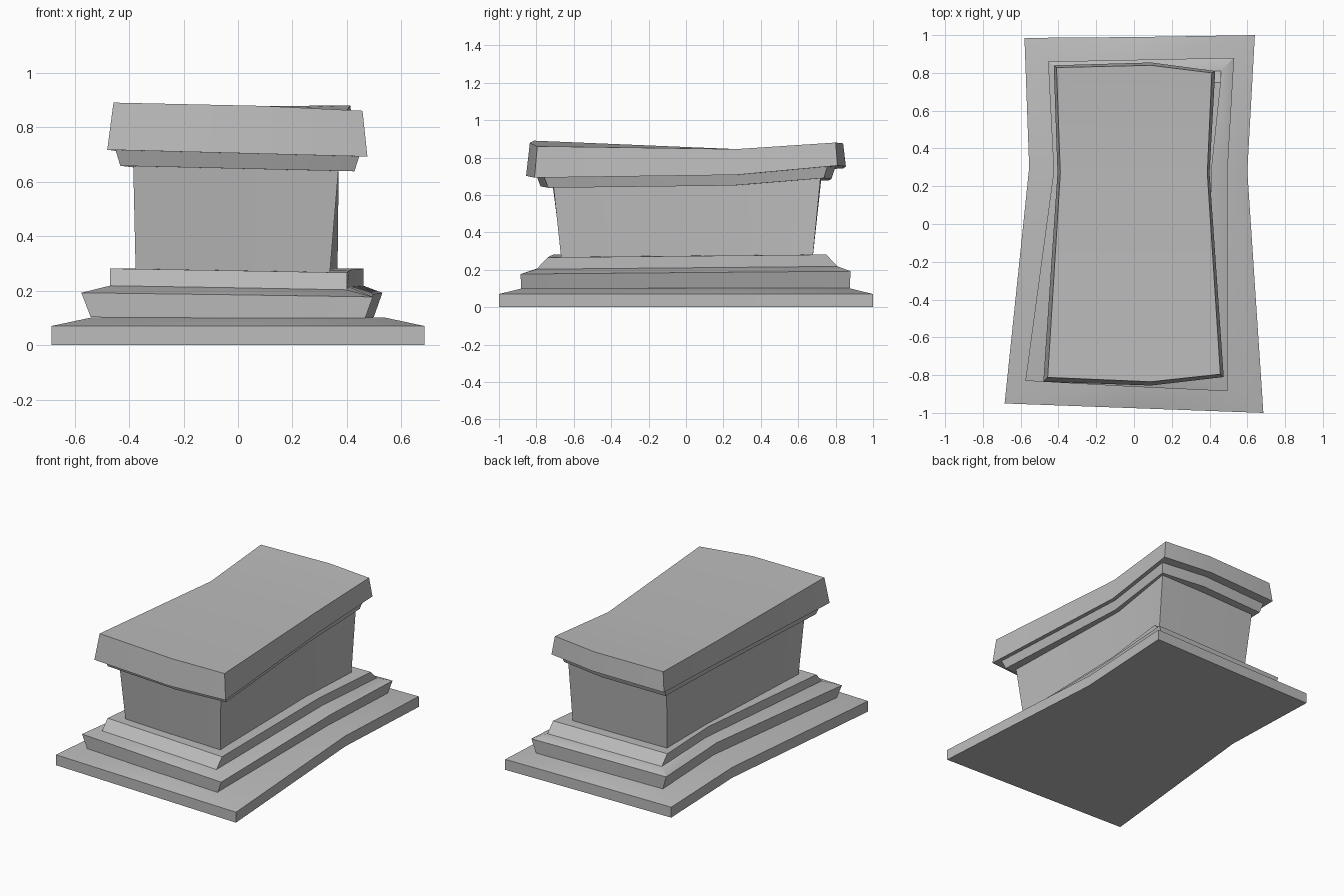
import bpy
import bmesh

default = bpy.data.objects.get("Cube")
if default:
    bpy.data.objects.remove(default, do_unlink=True)

# One weathered grey stone
stone = bpy.data.materials.new("grey stone")
stone.use_nodes = True
grey = (0.5, 0.5, 0.5, 1.0)
stone.diffuse_color = grey
stone.node_tree.nodes["Principled BSDF"].inputs["Base Color"].default_value = grey


def outline(front_left, front_mid, front_right, right_mid,
            back_right, back_mid, back_left, left_mid):
    """Crooked plan outline; each point is x, y and an uneven lift in z."""
    return [front_left, front_mid, front_right, right_mid,
            back_right, back_mid, back_left, left_mid]


def ring(points, height, scale_x=1.0, scale_y=1.0, lift=1.0):
    """Place a scaled copy of an outline at a height."""
    return [(x * scale_x, y * scale_y, height + rise * lift)
            for x, y, rise in points]


def loft(name, rings):
    """Skin a stack of rings and cap both ends, folded across the waist."""
    mesh = bpy.data.meshes.new(name)
    bm = bmesh.new()
    rows = [[bm.verts.new(point) for point in points] for points in rings]
    for lower, upper in zip(rows, rows[1:]):
        for i in range(len(lower)):
            j = (i + 1) % len(lower)
            bm.faces.new((lower[i], lower[j], upper[j], upper[i]))
    for row in (rows[0][::-1], rows[-1]):
        # Split the cap between the two waist points
        a, b = sorted((row.index(rows[0][3]) if row[0] in rows[0] else 3,
                       row.index(rows[0][7]) if row[0] in rows[0] else 7))
        bm.faces.new(row[a:b + 1])
        bm.faces.new(row[b:] + row[:a + 1])
    bmesh.ops.recalc_face_normals(bm, faces=bm.faces)
    bm.to_mesh(mesh)
    bm.free()
    mesh.materials.append(stone)
    part = bpy.data.objects.new(name, mesh)
    bpy.context.collection.objects.link(part)
    bpy.ops.object.select_all(action='DESELECT')
    part.select_set(True)
    bpy.context.view_layer.objects.active = part
    bpy.ops.object.shade_smooth_by_angle(angle=0.5)
    return part


# Plan outlines, from the ground up
plinth_plan = outline(
    front_left=(-.685, -.95, 0), front_mid=(0, -.975, 0),
    front_right=(.685, -1, 0), right_mid=(.6, .28, 0),
    back_right=(.64, 1, 0), back_mid=(.03, .99, 0),
    back_left=(-.58, .985, 0), left_mid=(-.555, .3, 0))

lower_plan = outline(
    front_left=(-.575, -.83, .015), front_mid=(-.04, -.86, .008),
    front_right=(.495, -.885, 0), right_mid=(.495, .28, .01),
    back_right=(.53, .88, .015), back_mid=(.04, .87, .015),
    back_left=(-.455, .86, .015), left_mid=(-.425, .28, .015))

upper_plan = outline(
    front_left=(-.47, -.71, .015), front_mid=(-.04, -.725, .008),
    front_right=(.4, -.74, 0), right_mid=(.41, .28, .01),
    back_right=(.46, .75, .015), back_mid=(.04, .745, .015),
    back_left=(-.38, .74, .015), left_mid=(-.36, .28, .015))

body_plan = outline(
    front_left=(-.375, -.65, 0), front_mid=(-.02, -.66, 0),
    front_right=(.335, -.665, 0), right_mid=(.335, .25, 0),
    back_right=(.365, .675, 0), back_mid=(.03, .675, 0),
    back_left=(-.33, .67, 0), left_mid=(-.33, .25, 0))

body_top_plan = outline(
    front_left=(-.385, -.71, .02), front_mid=(0, -.715, .01),
    front_right=(.37, -.71, 0), right_mid=(.33, .25, .01),
    back_right=(.37, .72, .04), back_mid=(.03, .725, .04),
    back_left=(-.36, .72, .04), left_mid=(-.335, .25, .01))

slab_plan = outline(
    front_left=(-.48, -.835, .025), front_mid=(.09, -.855, .01),
    front_right=(.475, -.81, 0), right_mid=(.4, .27, .015),
    back_right=(.43, .81, .065), back_mid=(.09, .855, .06),
    back_left=(-.425, .84, .05), left_mid=(-.405, .27, .015))

slab_top_plan = outline(
    front_left=(-.457, -.812, .03), front_mid=(.09, -.835, .018),
    front_right=(.457, -.795, 0), right_mid=(.388, .27, -.015),
    back_right=(.412, .8, .02), back_mid=(.09, .84, .016),
    back_left=(-.41, .828, .012), left_mid=(-.39, .27, -.015))

# Plinth with a shallow sloping shoulder
loft("plinth", [
    ring(plinth_plan, 0),
    ring(plinth_plan, .07),
    ring(plinth_plan, .102, .78, .87)])

# Two stepped mouldings of the foot
upper_seat = ring(upper_plan, .203, 1, 1.08)
loft("lower_foot_moulding", [
    ring(lower_plan, .095, .94, .995, .5),
    ring(lower_plan, .177),
    upper_seat])
loft("upper_foot_moulding", [
    upper_seat,
    ring(upper_plan, .266)])

# Main block
loft("body", [
    ring(body_plan, .24),
    ring(body_top_plan, .66)])

# Moulding under the lid, then the swaybacked lid
loft("lid_moulding", [
    ring(slab_plan, .638, .9, .91, .8),
    ring(slab_plan, .705, .945, .94)])
loft("lid_slab", [
    ring(slab_plan, .692),
    ring(slab_top_plan, .86)])
